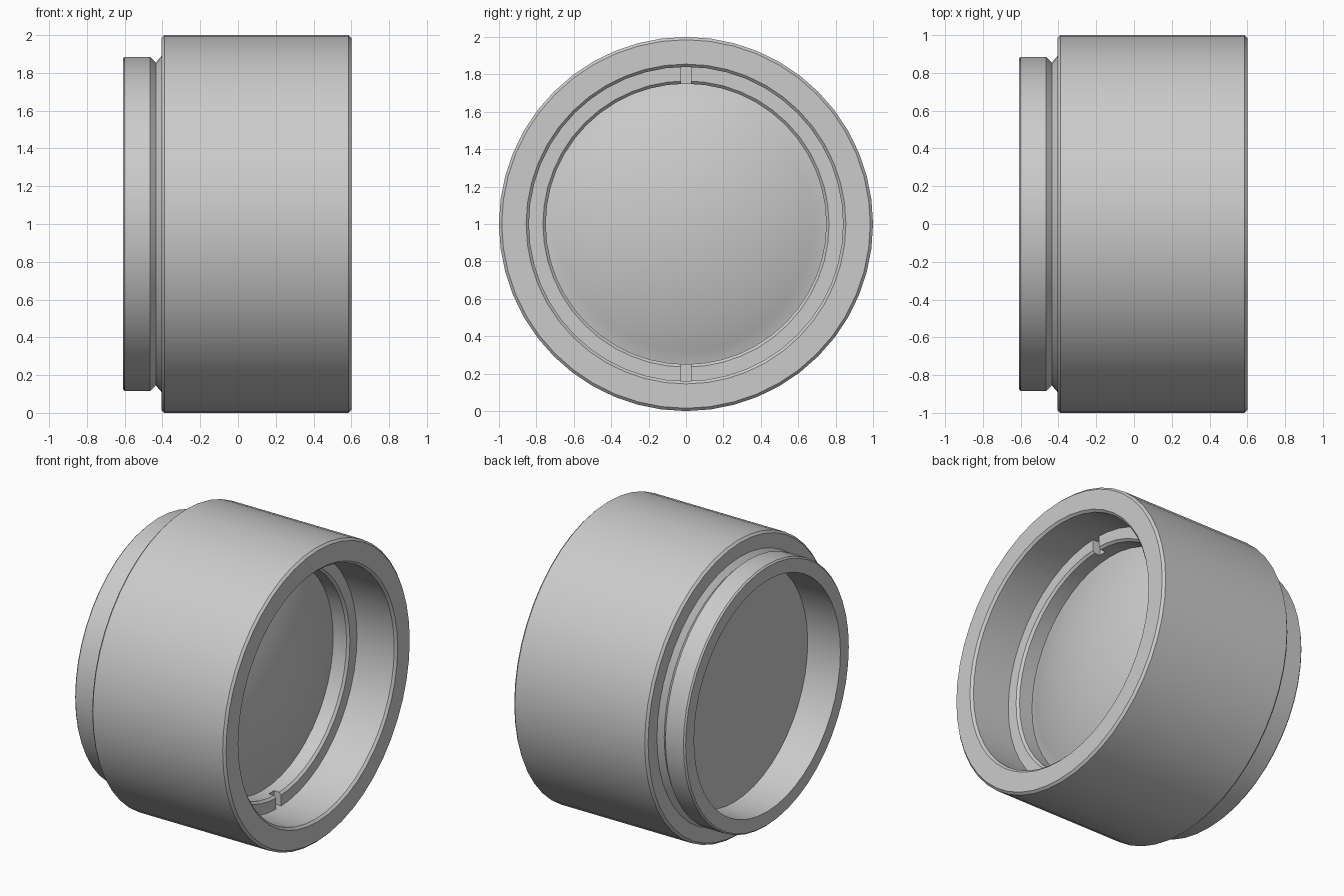
import bpy, bmesh, math
from mathutils import Matrix

cube = bpy.data.objects.get("Cube")
if cube:
    bpy.data.objects.remove(cube, do_unlink=True)

SEGMENTS = 48
AXIS_HEIGHT = 1.0

grey = bpy.data.materials.new("light grey")
grey.use_nodes = True
grey.diffuse_color = (0.6, 0.6, 0.6, 1)
grey.node_tree.nodes["Principled BSDF"].inputs["Base Color"].default_value = (0.6, 0.6, 0.6, 1)


def add_object(name, bm):
    bmesh.ops.recalc_face_normals(bm, faces=bm.faces)
    mesh = bpy.data.meshes.new(name)
    bm.to_mesh(mesh)
    bm.free()
    mesh.materials.append(grey)
    obj = bpy.data.objects.new(name, mesh)
    bpy.context.collection.objects.link(obj)
    return obj


def activate(obj):
    bpy.ops.object.select_all(action='DESELECT')
    obj.select_set(True)
    bpy.context.view_layer.objects.active = obj


def smooth(obj):
    activate(obj)
    bpy.ops.object.shade_smooth_by_angle(angle=math.radians(25))


def lathe(name, profile, closed):
    """Turn (x, radius) points about the horizontal axis."""
    bm = bmesh.new()
    rings = []
    for x, r in profile:
        if r == 0:
            rings.append([bm.verts.new((x, 0, AXIS_HEIGHT))] * SEGMENTS)
            continue
        angles = [2 * math.pi * i / SEGMENTS for i in range(SEGMENTS)]
        rings.append([bm.verts.new((x, r * math.cos(a), AXIS_HEIGHT + r * math.sin(a)))
                      for a in angles])
    pairs = list(zip(rings, rings[1:]))
    if closed:
        pairs.append((rings[-1], rings[0]))
    for a, b in pairs:
        for i in range(SEGMENTS):
            j = (i + 1) % SEGMENTS
            corners = list(dict.fromkeys((a[i], a[j], b[j], b[i])))
            bm.faces.new(corners)
    return add_object(name, bm)


# Housing: rear neck, V groove, main barrel and stepped bore
housing = lathe("housing", [
    (-0.36, 0.785), (-0.61, 0.785), (-0.61, 0.875), (-0.60, 0.885),
    (-0.465, 0.885), (-0.435, 0.855), (-0.405, 0.89), (-0.405, 0.985),
    (-0.39, 1.0), (0.585, 1.0), (0.60, 0.985), (0.60, 0.855),
    (0.585, 0.84), (0.19, 0.84), (0.19, 0.785)], True)
smooth(housing)

# Retaining ring with two spanner slots
ring = lathe("retaining_ring", [
    (0.19, 0.84), (0.19, 0.75), (0.29, 0.75), (0.305, 0.765), (0.305, 0.84)], True)
for side in (1, -1):
    bm = bmesh.new()
    bmesh.ops.create_cube(bm, size=1, matrix=(
        Matrix.Translation((0.305, 0, AXIS_HEIGHT + side * 0.79))
        @ Matrix.Diagonal((0.11, 0.055, 0.2, 1))))
    cutter = add_object("slot_cutter", bm)
    cutter.hide_render = True
    cut = ring.modifiers.new("slot", 'BOOLEAN')
    cut.operation = 'DIFFERENCE'
    cut.solver = 'EXACT'
    cut.object = cutter
    activate(ring)
    bpy.ops.object.modifier_apply(modifier=cut.name)
    bpy.data.objects.remove(cutter, do_unlink=True)
smooth(ring)

# Lens: flat rear face, domed front
EDGE_X, EDGE_R, SAG = 0.19, 0.75, 0.16
sphere_r = (EDGE_R ** 2 + SAG ** 2) / (2 * SAG)
edge_angle = math.asin(EDGE_R / sphere_r)
STEPS = 10
dome = []
for k in range(STEPS, -1, -1):
    a = edge_angle * k / STEPS
    x = EDGE_X + SAG - sphere_r * (1 - math.cos(a))
    dome.append((x, sphere_r * math.sin(a) if k else 0))
lens = lathe("lens", [(-0.365, 0), (-0.365, 0.784), (EDGE_X - 0.005, 0.784)] + dome, False)
smooth(lens)
